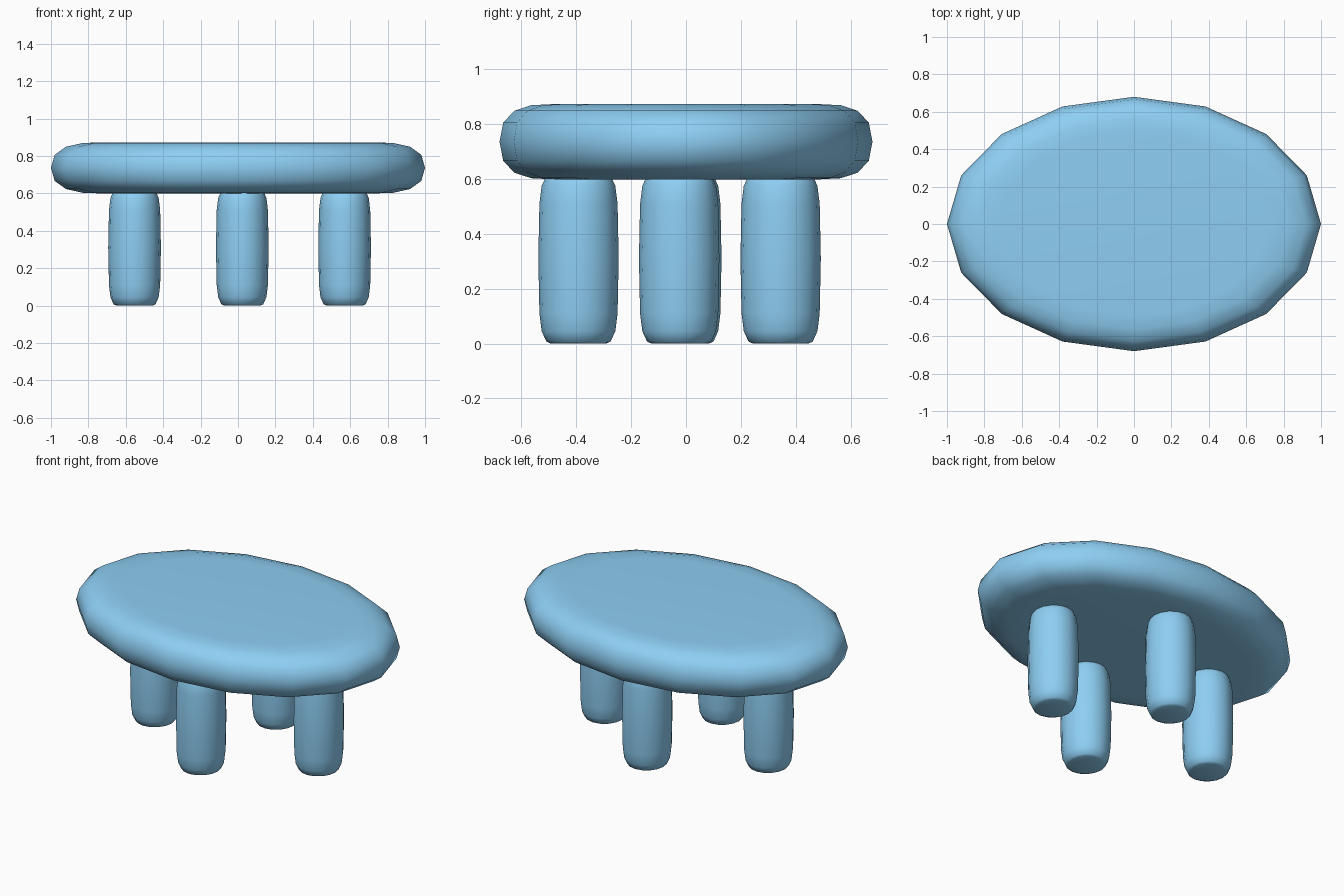
import bpy, bmesh
from math import cos, sin, pi

if "Cube" in bpy.data.objects:
    bpy.data.objects.remove(bpy.data.objects["Cube"])

SIDES = 16

def lathe(name, profile, sx, sy, location):
    """Revolve a (radius, z) profile into a capped, elliptical solid."""
    bm = bmesh.new()
    rings = []
    for r, z in profile:
        rings.append([bm.verts.new((r * sx * cos(2 * pi * i / SIDES),
                                    r * sy * sin(2 * pi * i / SIDES), z))
                      for i in range(SIDES)])
    for a, b in zip(rings, rings[1:]):
        for i in range(SIDES):
            j = (i + 1) % SIDES
            bm.faces.new((a[i], a[j], b[j], b[i]))
    bm.faces.new(rings[0][::-1])
    bm.faces.new(rings[-1])
    for f in bm.faces:
        f.smooth = True
    mesh = bpy.data.meshes.new(name)
    bm.to_mesh(mesh)
    bm.free()
    obj = bpy.data.objects.new(name, mesh)
    obj.location = location
    bpy.context.collection.objects.link(obj)
    mat = bpy.data.materials.get("blue") or bpy.data.materials.new("blue")
    mat.diffuse_color = (0.27, 0.62, 0.9, 1)
    mat.use_nodes = True
    mat.node_tree.nodes["Principled BSDF"].inputs["Base Color"].default_value = mat.diffuse_color
    mesh.materials.append(mat)
    return obj

# Oval top with a soft rounded rim
half = [(0.72, 0.137), (0.83, 0.133), (0.92, 0.113), (0.98, 0.07)]
top_profile = [(r, -z) for r, z in half] + [(1.0, 0)] + half[::-1]
lathe("table_top", top_profile, 1.0, 0.68, (0, 0, 0.736))

# Rounded legs in a diamond layout
leg_half = [(0.098, 0.31), (0.114, 0.303), (0.131, 0.265), (0.139, 0.2)]
leg_profile = [(r, -z) for r, z in leg_half] + [(0.143, 0)] + leg_half[::-1]
legs = {"left_leg": (-0.553, -0.017), "right_leg": (0.57, -0.025),
        "front_leg": (0.023, -0.392), "back_leg": (0.023, 0.345)}
for name, (x, y) in legs.items():
    lathe(name, leg_profile, 0.985, 1.025, (x, y, 0.31))
